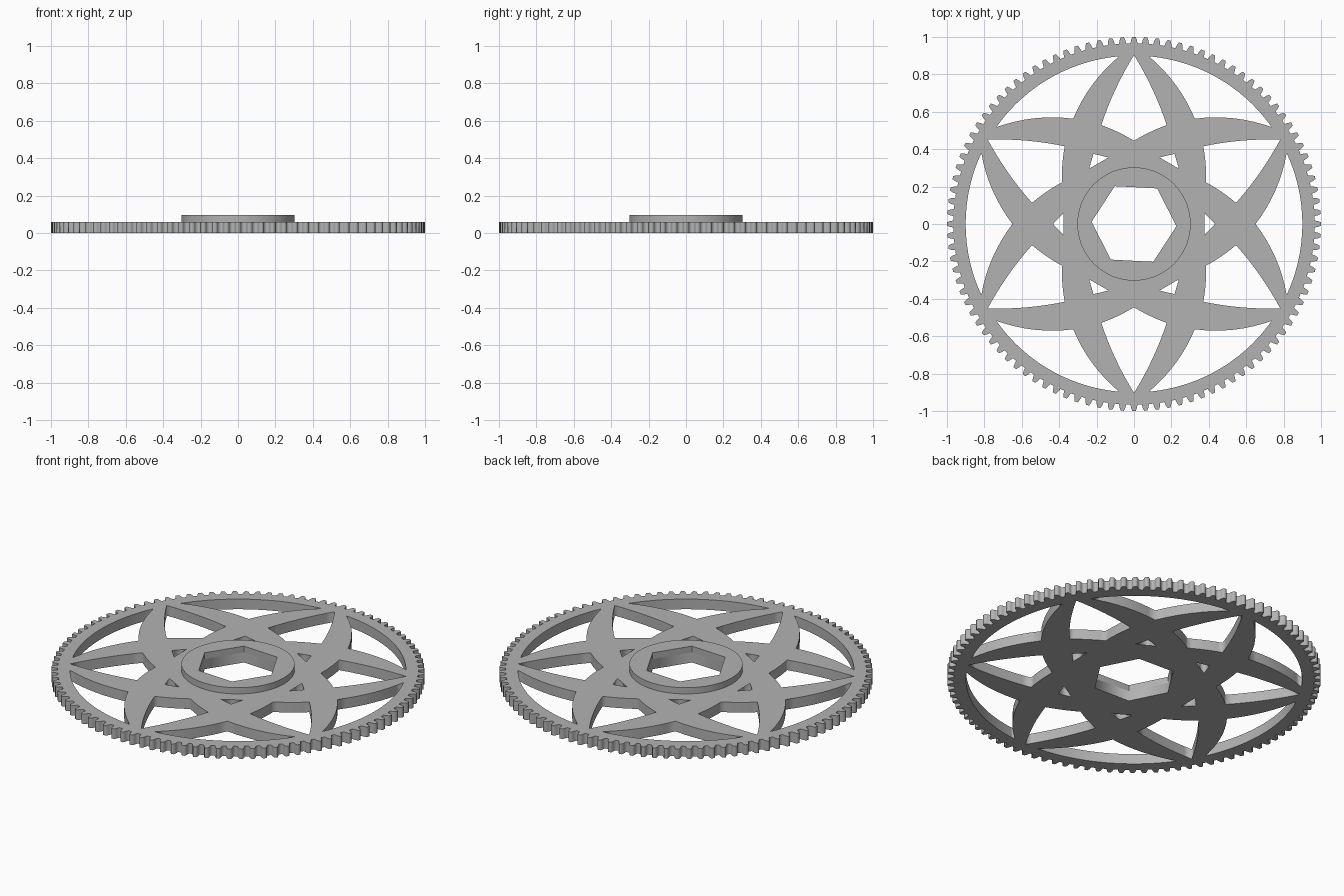
import bpy
from math import cos, sin, pi, radians
from mathutils import Vector

cube = bpy.data.objects.get("Cube")
if cube:
    bpy.data.objects.remove(cube)

grey = bpy.data.materials.new("grey")
grey.use_nodes = True
grey.diffuse_color = (0.45, 0.45, 0.45, 1)
grey.node_tree.nodes["Principled BSDF"].inputs["Base Color"].default_value = (0.45, 0.45, 0.45, 1)

TEETH = 100
PLATE, HUB = 0.06, 0.097


def polar(r, deg):
    return Vector((r * cos(radians(deg)), r * sin(radians(deg))))


def ring(r, sides, turn=0):
    return [polar(r, turn + 360 * i / sides) for i in range(sides)]


def bowed(a, b, bulge, steps=8):
    """Points from a up to b, bowed to the right of travel by bulge."""
    d = b - a
    side = Vector((d.y, -d.x)).normalized()
    return [a + d * t + side * bulge * 4 * t * (1 - t)
            for t in (i / steps for i in range(steps))]


def slab(name, outlines, z0, z1):
    """Fill nested outlines and extrude them between two heights."""
    curve = bpy.data.curves.new(name, 'CURVE')
    curve.dimensions = '2D'
    curve.fill_mode = 'BOTH'
    curve.extrude = (z1 - z0) / 2
    for pts in outlines:
        spline = curve.splines.new('POLY')
        spline.points.add(len(pts) - 1)
        for p, co in zip(spline.points, pts):
            p.co = (co.x, co.y, 0, 1)
        spline.use_cyclic_u = True
    curve.materials.append(grey)
    obj = bpy.data.objects.new(name, curve)
    bpy.context.collection.objects.link(obj)
    obj.location.z = (z0 + z1) / 2
    bpy.ops.object.select_all(action='DESELECT')
    obj.select_set(True)
    bpy.context.view_layer.objects.active = obj
    bpy.ops.object.convert(target='MESH')
    return bpy.context.object


# Toothed rim outline
tooth = [(0.966, -0.32), (0.985, -0.24), (1.0, -0.14),
         (1.0, 0.14), (0.985, 0.24), (0.966, 0.32)]
rim = [polar(r, 90 + (i + f) * 360 / TEETH) for i in range(TEETH) for r, f in tooth]

# Hexagonal bore
bore = ring(0.227, 6, -3)
outlines = [rim, bore]

# Openings between the crossing curved spokes, repeated six times
for k in range(6):
    a = k * 60
    # window beside the rim
    low, high, inner = polar(0.9, a - 24.9), polar(0.9, a + 24.9), polar(0.65, a)
    window = [polar(0.9, a - 24.9 + 49.8 * i / 24) for i in range(24)]
    window += bowed(high, inner, -0.025) + bowed(inner, low, -0.025)
    # kite opening
    b = a + 30
    tip, heel = polar(0.903, b), polar(0.445, b)
    right, left = polar(0.557, b - 18.3), polar(0.557, b + 18.3)
    kite = (bowed(tip, left, 0.012) + bowed(left, heel, -0.005)
            + bowed(heel, right, -0.005) + bowed(right, tip, 0.012))
    # small triangular opening next to the hub
    triangle = [polar(0.433, a), polar(0.381, a + 9), polar(0.381, a - 9)]
    outlines += [window, kite, triangle]

slab("gear_plate", outlines, 0, PLATE)

# Raised round hub with the same bore
hub = slab("hub", [ring(0.303, 72), bore], PLATE, HUB)
bpy.ops.object.shade_smooth_by_angle(angle=radians(30))
